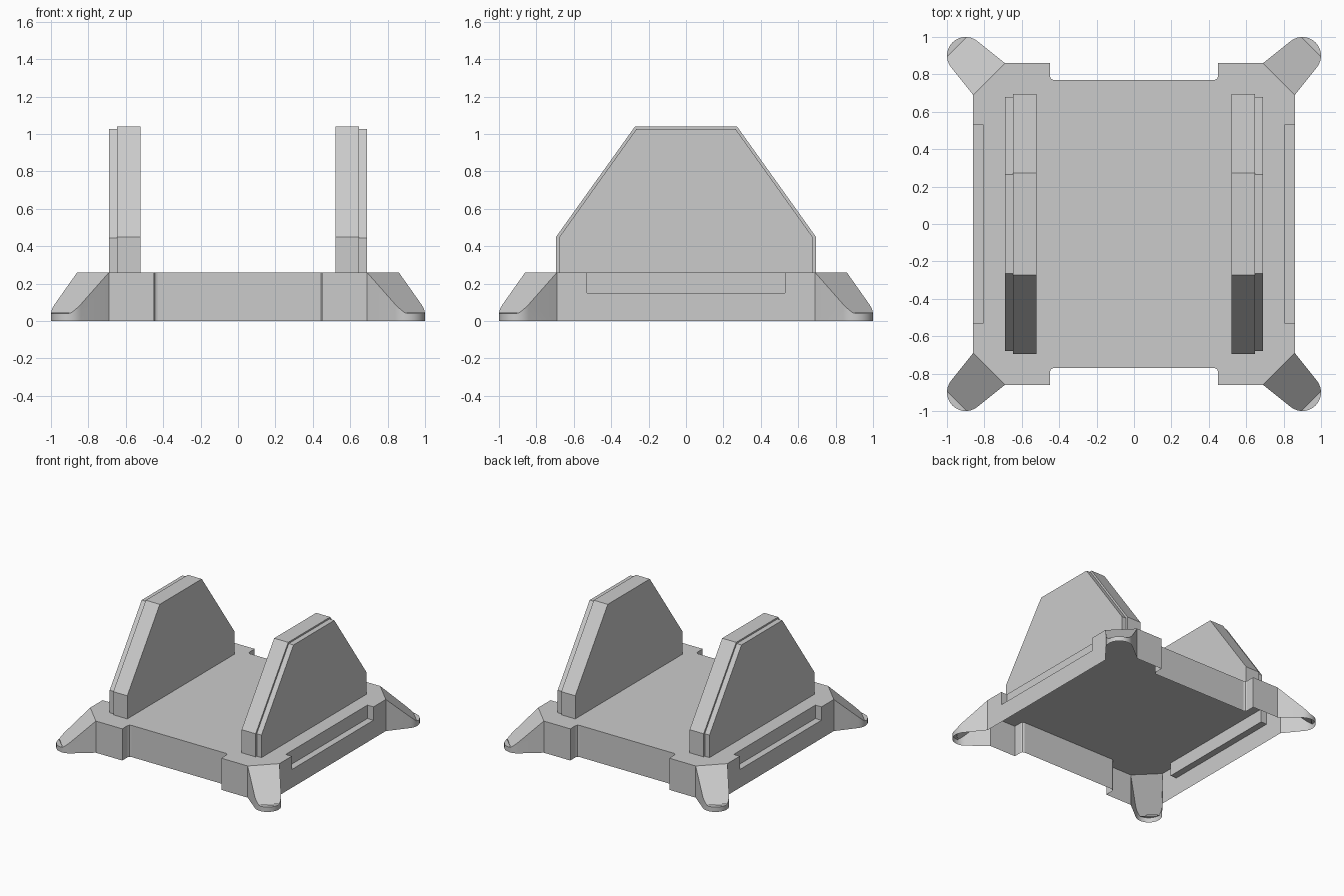
import bpy, bmesh, math

if "Cube" in bpy.data.objects:
    bpy.data.objects.remove(bpy.data.objects["Cube"])

DECK = 0.26          # height of the base deck
SLOT = 0.15          # height of the side slot floor
TIP = 0.04           # height of the foot tips


def mirrored_object(name, faces, axes):
    """Build faces (lists of points) and mirror them over the chosen axes."""
    bm = bmesh.new()
    for pts in faces:
        bm.faces.new([bm.verts.new(p) for p in pts])
    bmesh.ops.remove_doubles(bm, verts=bm.verts, dist=0.0005)
    bmesh.ops.recalc_face_normals(bm, faces=bm.faces)
    mesh = bpy.data.meshes.new(name)
    bm.to_mesh(mesh)
    bm.free()
    obj = bpy.data.objects.new(name, mesh)
    bpy.context.collection.objects.link(obj)
    mod = obj.modifiers.new("Mirror", "MIRROR")
    mod.use_axis = axes
    mod.use_clip = True
    mod.merge_threshold = 0.0005
    return obj


def wall(a, b, z0, z1):
    return [(*a, z0), (*b, z0), (*b, z1), (*a, z1)]


def flat(pts, z):
    return [(x, y, z) for x, y in pts]


# Base: hollow, open-bottomed deck, one quarter mirrored twice
edge = [(0.86, 0.69), (0.69, 0.86), (0.45, 0.86), (0.45, 0.79),
        (0.444, 0.776), (0.43, 0.77), (0, 0.77)]
slot = [(0.805, 0), (0.805, 0.53), (0.86, 0.53)]
faces = [flat([(0, 0)] + slot + edge, DECK)]
faces += [wall(a, b, 0, DECK) for a, b in zip(edge[1:], edge[2:])]
faces += [wall(a, b, SLOT, DECK) for a, b in zip(slot, slot[1:])]
faces.append(flat(slot + [(0.86, 0)], SLOT))
faces.append(wall((0.86, 0), (0.86, 0.53), 0, SLOT))
faces.append([(0.86, 0.53, 0), (0.86, 0.69, 0), (0.86, 0.69, DECK),
              (0.86, 0.53, DECK), (0.86, 0.53, SLOT)])
mirrored_object("base", faces, (True, True, False))


# Feet: tapered hollow corner legs sloping to a rounded tip
def foot_point(deg):
    a = math.radians(deg)
    return 0.9 + 0.1 * math.cos(a), 0.9 + 0.1 * math.sin(a)


def foot_z(p):
    return max(TIP, DECK - 0.63 * (p[0] + p[1] - 1.55))


lower = [(0.86, 0.69)] + [foot_point(d) for d in (-37, -26, -15, -4)]
tip = [foot_point(-4 + 98 * i / 8) for i in range(9)]
upper = [(y, x) for x, y in reversed(lower)]
outline = lower + tip[1:-1] + upper
faces = [[(*p, foot_z(p)) for p in lower + upper], flat(tip, TIP)]
faces += [[(*a, 0), (*b, 0), (*b, foot_z(b)), (*a, foot_z(a))]
          for a, b in zip(outline, outline[1:])]
feet = mirrored_object("feet", faces, (True, True, False))
bpy.context.view_layer.objects.active = feet
feet.select_set(True)
bpy.ops.object.shade_smooth_by_angle(angle=math.radians(20))
feet.select_set(False)


# Side plates: trapezoid uprights with a thinner inset outer layer
def plate(name, x0, x1, half, shoulder, top_half, top):
    prof = [(-half, DECK), (-half, shoulder), (-top_half, top),
            (top_half, top), (half, shoulder), (half, DECK)]
    faces = [[(x, y, z) for y, z in prof] for x in (x0, x1)]
    faces += [[(x0, *a), (x1, *a), (x1, *b), (x0, *b)]
              for a, b in zip(prof, prof[1:])]
    mirrored_object(name, faces, (True, False, False))


plate("side_plates", 0.52, 0.647, 0.695, 0.45, 0.273, 1.04)
plate("side_plate_outer_layers", 0.647, 0.69, 0.68, 0.445, 0.265, 1.027)
